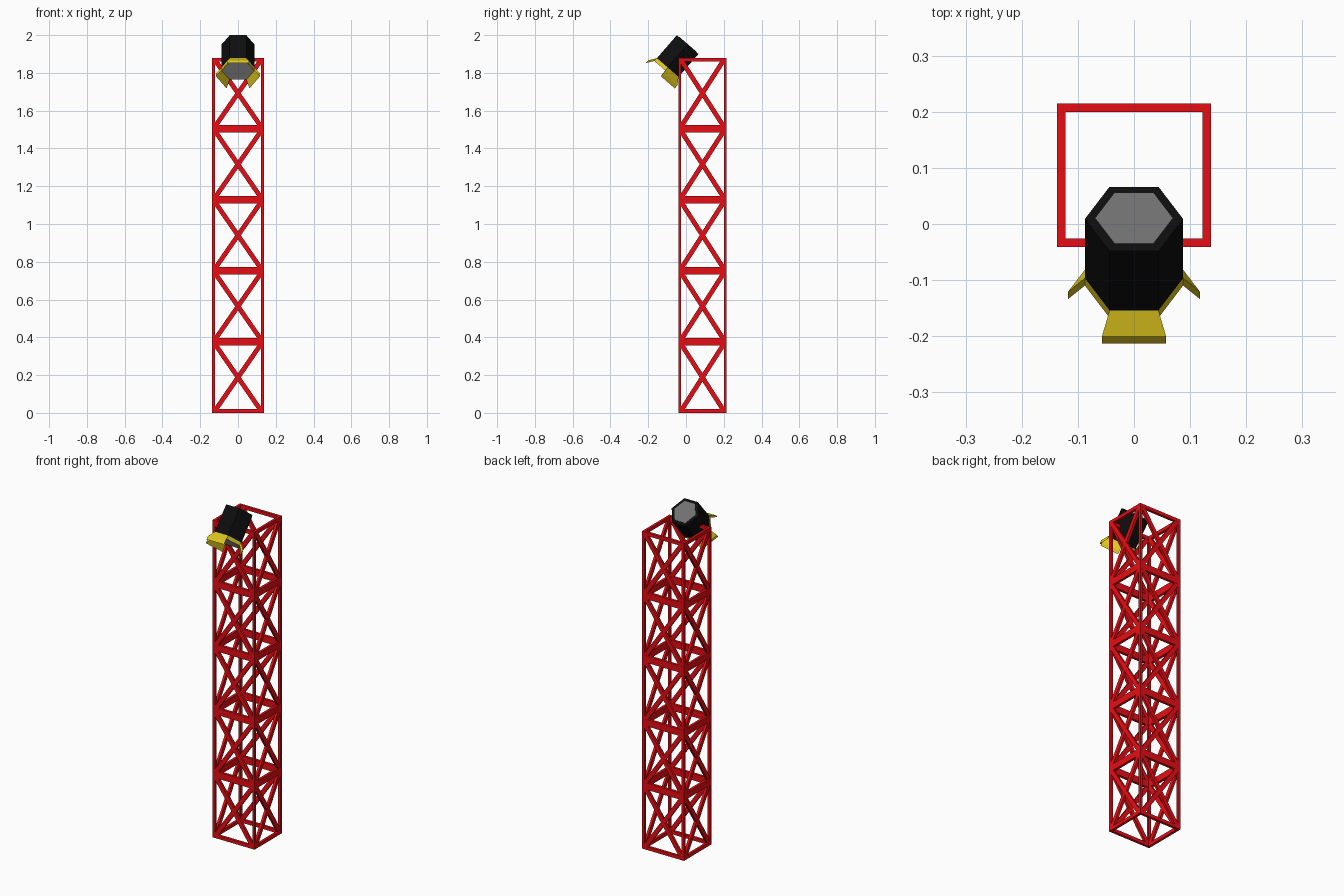
import bpy, bmesh, math
from mathutils import Vector, Matrix

if "Cube" in bpy.data.objects:
    bpy.data.objects.remove(bpy.data.objects["Cube"])


def material(name, rgb):
    m = bpy.data.materials.new(name)
    m.diffuse_color = (*rgb, 1)
    m.use_nodes = True
    m.node_tree.nodes["Principled BSDF"].inputs["Base Color"].default_value = m.diffuse_color
    return m


RED = material("red", (0.8, 0.004, 0.007))
BLACK = material("black", (0.004, 0.004, 0.004))
YELLOW = material("yellow", (0.75, 0.58, 0.013))
DARK_GREY = material("dark_grey", (0.165, 0.165, 0.165))
LENS_GREY = material("lens_grey", (0.8, 0.8, 0.8))


def finish(bm, name, mat):
    bmesh.ops.recalc_face_normals(bm, faces=bm.faces)
    me = bpy.data.meshes.new(name)
    bm.to_mesh(me)
    bm.free()
    me.materials.append(mat)
    ob = bpy.data.objects.new(name, me)
    bpy.context.collection.objects.link(ob)
    return ob


def bar(bm, a, b, normal, width, depth):
    """Box from a to b; depth runs along normal, width across it."""
    d = (b - a).normalized()
    s = normal.cross(d)
    rot = Matrix((s, normal, d)).transposed().to_4x4()
    size = Matrix.Diagonal((width, depth, (b - a).length, 1))
    bmesh.ops.create_cube(bm, size=1, matrix=Matrix.Translation((a + b) / 2) @ rot @ size)


# Truss tower: five stacked cross-braced sections
T, RAIL, SECTIONS, TOP, CY = 0.015, 0.02, 5, 1.88, 0.087
HX, HY = 0.1375 - T / 2, 0.128 - T / 2
H = TOP / SECTIONS
corners = [Vector((x * HX, CY + y * HY, 0)) for x, y in ((-1, -1), (1, -1), (1, 1), (-1, 1))]
UP = Vector((0, 0, 1))
for i in range(SECTIONS):
    bm = bmesh.new()
    z0, z1 = UP * (i * H), UP * ((i + 1) * H)
    for k in range(4):
        a, b = corners[k], corners[(k + 1) % 4]
        along = (b - a).normalized()
        n = along.cross(UP)
        bar(bm, a + z0, a + z1, n, T, T)
        e = along * T / 2
        for z in (z0 + UP * RAIL / 2, z1 - UP * RAIL / 2):
            bar(bm, a + z - e, b + z + e, n, RAIL, T)
        for p, q, depth in ((a, b, 0.0145), (b, a, 0.0135)):
            lo, hi = p + z0, q + z1
            bar(bm, lo.lerp(hi, 0.03), lo.lerp(hi, 0.97), n, 0.025, depth)
    finish(bm, f"tower_section_{i + 1}", RED)

# Lamp frame: local x across, y up the lens face, z along the beam
t = math.radians(41)
X = Vector((1, 0, 0))
U = Vector((0, -math.cos(t), math.sin(t)))
D = Vector((0, -math.sin(t), -math.cos(t)))
R, L = 0.0875, 0.175
FLAT = R * math.sqrt(3) / 2
BACK = Vector((0, 0.009, 1.950))
RIM0, RIM1 = L - 0.014, L + 0.006


def lamp_point(x, y, z):
    return BACK + X * x + U * y + D * z


def hex_prism(name, r, z0, z1, mat):
    bm = bmesh.new()
    rings = [[bm.verts.new(lamp_point(r * math.cos(k * math.pi / 3), r * math.sin(k * math.pi / 3), z))
              for k in range(6)] for z in (z0, z1)]
    for ring in rings:
        bm.faces.new(ring)
    for k in range(6):
        j = (k + 1) % 6
        bm.faces.new((rings[0][k], rings[0][j], rings[1][j], rings[1][k]))
    return finish(bm, name, mat)


# Hexagonal housing, yellow front rim, and a plate at each end
hex_prism("lamp_housing", R, 0, RIM0, BLACK)
hex_prism("front_rim", R, RIM0, RIM1, YELLOW)
hex_prism("rear_plate", 0.069, -0.002, 0.01, DARK_GREY)
hex_prism("front_lens", 0.083, RIM1 - 0.01, RIM1 + 0.001, LENS_GREY)

# Three flared flaps on alternate edges of the rim
for name, ang in (("top_flap", 90), ("left_flap", 210), ("right_flap", 330)):
    c, s = math.cos(math.radians(ang)), math.sin(math.radians(ang))
    bm = bmesh.new()
    layers = []
    for off in (RIM0, RIM1):
        layers.append([bm.verts.new(lamp_point(c * r - s * w, s * r + c * w, off + z))
                       for r, w, z in ((FLAT, -0.0435, 0), (FLAT, 0.0435, 0),
                                       (FLAT + 0.027, 0.057, 0.039), (FLAT + 0.027, -0.057, 0.039))])
    for layer in layers:
        bm.faces.new(layer)
    for k in range(4):
        j = (k + 1) % 4
        bm.faces.new((layers[0][k], layers[0][j], layers[1][j], layers[1][k]))
    finish(bm, name, YELLOW)
